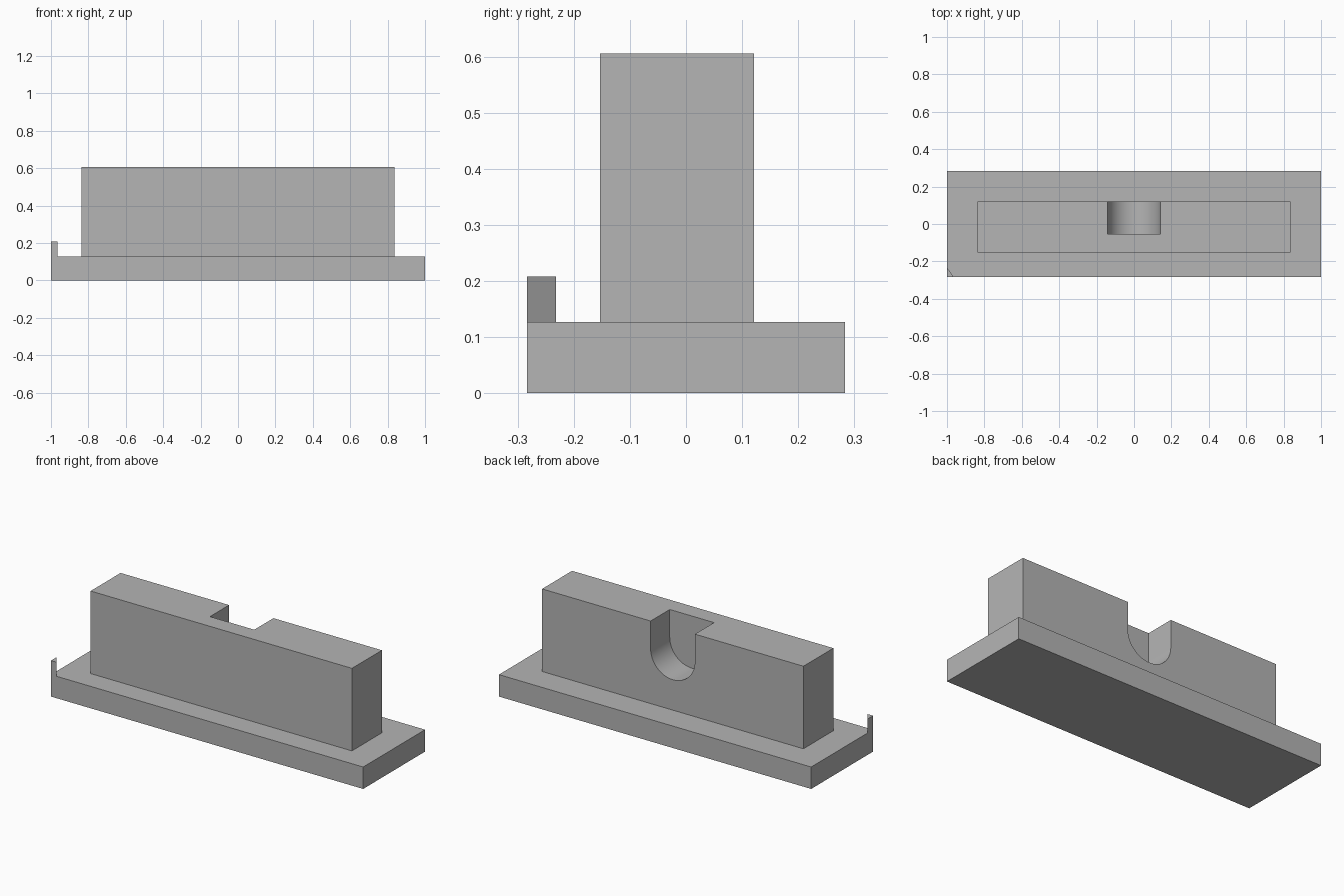
import bpy, bmesh
from math import pi, cos, sin, radians
from mathutils import Vector

cube = bpy.data.objects.get("Cube")
if cube:
    bpy.data.objects.remove(cube, do_unlink=True)

grey = bpy.data.materials.new("plain_grey")
grey.use_nodes = True
colour = (0.46, 0.46, 0.46, 1)
grey.diffuse_color = colour
grey.node_tree.nodes["Principled BSDF"].inputs["Base Color"].default_value = colour


def prism(name, outline, direction):
    """Extrude a closed 3D outline along a direction."""
    bm = bmesh.new()
    face = bm.faces.new([bm.verts.new(p) for p in outline])
    out = bmesh.ops.extrude_face_region(bm, geom=[face])
    verts = [v for v in out["geom"] if isinstance(v, bmesh.types.BMVert)]
    bmesh.ops.translate(bm, verts=verts, vec=Vector(direction))
    bmesh.ops.recalc_face_normals(bm, faces=bm.faces)
    mesh = bpy.data.meshes.new(name)
    bm.to_mesh(mesh)
    bm.free()
    mesh.materials.append(grey)
    obj = bpy.data.objects.new(name, mesh)
    bpy.context.collection.objects.link(obj)
    return obj


def box(name, x, y0, y1, z0, z1):
    outline = [(-x, y0, z0), (x, y0, z0), (x, y1, z0), (-x, y1, z0)]
    return prism(name, outline, (0, 0, z1 - z0))


base_top, wall_top = 0.127, 0.605
half_depth = 0.283

# Base plate and upright block
box("base_plate", 1, -half_depth, half_depth, 0, base_top)
block = box("upright_block", 0.837, -0.153, 0.121, base_top, wall_top)

# Round-bottomed pocket, open at the top and back of the block
radius, centre_z, pocket_front, steps = 0.142, 0.445, -0.054, 32
arc = [(-radius * cos(pi * i / steps), pocket_front,
        centre_z - radius * sin(pi * i / steps)) for i in range(steps + 1)]
rim = [(radius, pocket_front, 0.8), (-radius, pocket_front, 0.8)]
cutter = prism("pocket_cutter", arc + rim, (0, 0.4, 0))
cutter.hide_render = True

cut = block.modifiers.new("pocket", "BOOLEAN")
cut.operation = "DIFFERENCE"
cut.solver = "EXACT"
cut.object = cutter
bpy.ops.object.select_all(action="DESELECT")
block.select_set(True)
bpy.context.view_layer.objects.active = block
bpy.ops.object.modifier_apply(modifier=cut.name)
bpy.data.objects.remove(cutter, do_unlink=True)
bpy.ops.object.shade_smooth_by_angle(angle=radians(30))

# Small triangular post on the front right corner
corner = [(-1, -half_depth, base_top), (-0.965, -half_depth, base_top),
          (-1, -0.232, base_top)]
prism("corner_post", corner, (0, 0, 0.081))
